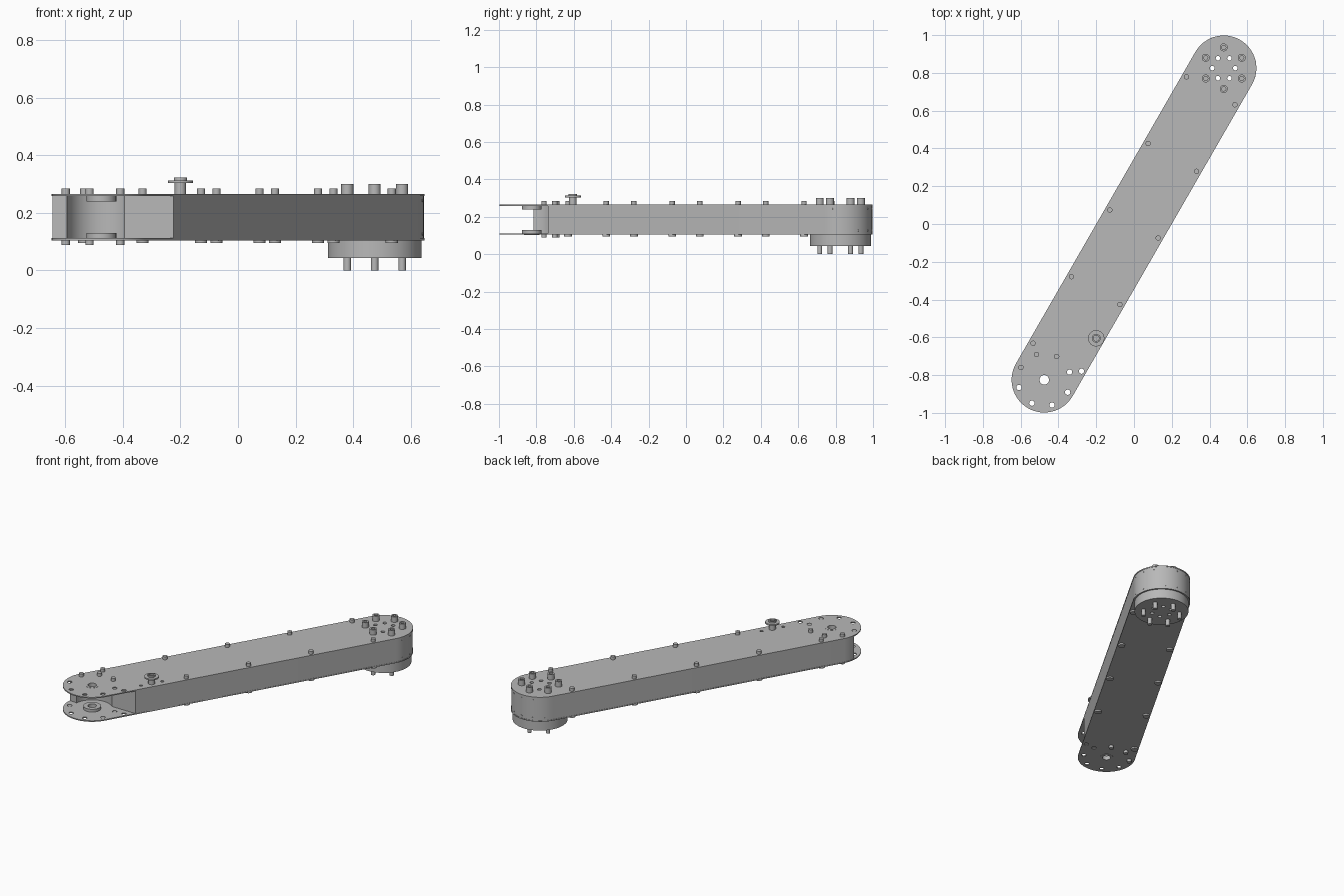
import bpy, bmesh, math
from mathutils import Vector

cube = bpy.data.objects.get("Cube")
if cube:
    bpy.data.objects.remove(cube)

grey = bpy.data.materials.new("plain_grey")
grey.use_nodes = True
grey.diffuse_color = (0.48, 0.48, 0.48, 1)
grey.node_tree.nodes["Principled BSDF"].inputs["Base Color"].default_value = (0.48, 0.48, 0.48, 1)

A = Vector((-0.475, -0.825))      # forked end
B = Vector((0.475, 0.825))        # joint end
AXIS = (B - A).normalized()
SIDE = Vector((AXIS.y, -AXIS.x))
R = 0.173
TOP, BOTTOM, PLATE = 0.265, 0.105, 0.007


def polar(center, radius, degrees):
    a = math.radians(degrees)
    return center + radius * Vector((math.cos(a), math.sin(a)))


def arc(center, radius, start, end, steps=32):
    return [polar(center, radius, start + (end - start) * i / steps) for i in range(steps + 1)]


def finish(name, bm):
    bmesh.ops.recalc_face_normals(bm, faces=bm.faces)
    mesh = bpy.data.meshes.new(name)
    bm.to_mesh(mesh)
    bm.free()
    mesh.materials.append(grey)
    ob = bpy.data.objects.new(name, mesh)
    bpy.context.collection.objects.link(ob)
    return ob


def smooth(ob):
    bpy.ops.object.select_all(action='DESELECT')
    ob.select_set(True)
    bpy.context.view_layer.objects.active = ob
    bpy.ops.object.shade_smooth_by_angle(angle=math.radians(30))


def prism(bm, points, z0, z1):
    low = [bm.verts.new((p.x, p.y, z0)) for p in points]
    high = [bm.verts.new((p.x, p.y, z1)) for p in points]
    bm.faces.new(low)
    bm.faces.new(high)
    n = len(points)
    for i in range(n):
        j = (i + 1) % n
        bm.faces.new((low[i], low[j], high[j], high[i]))


def cylinders(name, specs, steps=24):
    """Each spec is (centre, radius, z0, z1)."""
    bm = bmesh.new()
    for c, r, z0, z1 in specs:
        prism(bm, arc(c, r, 0, 360 - 360 / steps, steps - 1), z0, z1)
    return finish(name, bm)


def ring(name, c, outer, inner, z0, z1, steps=48):
    bm = bmesh.new()
    loops = [[bm.verts.new((*polar(c, r, 360 * i / steps), z)) for i in range(steps)]
             for r, z in ((outer, z0), (outer, z1), (inner, z1), (inner, z0))]
    for k in range(4):
        a, b = loops[k], loops[(k + 1) % 4]
        for i in range(steps):
            j = (i + 1) % steps
            bm.faces.new((a[i], a[j], b[j], b[i]))
    smooth(finish(name, bm))


def cut(ob, cutter):
    cutter.hide_render = True
    cutter.hide_viewport = True
    mod = ob.modifiers.new("holes", 'BOOLEAN')
    mod.operation = 'DIFFERENCE'
    mod.solver = 'EXACT'
    mod.object = cutter


# Positions of the fasteners and holes
fork_circle = [polar(A, 0.14, 17 + 45 * k) for k in range(8)]
fork_bolts, fork_open = fork_circle[1:4], fork_circle[:1] + fork_circle[4:]
edge = {(i, s): AXIS * 0.407 * i + SIDE * 0.148 * s for i in range(-2, 3) for s in (-1, 1)}
fork_open.append(edge.pop((-2, 1)))
edge_bolts = list(edge.values())
joint_bolts = [polar(B, 0.11, 30 + 60 * k) for k in range(6)]
joint_holes = [polar(B, 0.061, 60 * k) for k in range(6)]
post = Vector((-0.2, -0.605))
post_holes = [post + AXIS * 0.07 * s for s in (-1, 1)]

# Hole cutters
through = cylinders("hole_cutter", [(p, 0.014, -0.1, 0.5) for p in fork_open]
                    + [(p, 0.012, -0.1, 0.5) for p in joint_holes]
                    + [(A, 0.026, -0.1, 0.5)])
pits = cylinders("pit_cutter", [(p, 0.01, 0.2, 0.4) for p in post_holes])

# Top and bottom plates
outline = arc(B, R, -30, 150) + arc(A, R, 150, 330)
for name, z0 in (("top_plate", TOP - PLATE), ("bottom_plate", BOTTOM)):
    bm = bmesh.new()
    prism(bm, outline, z0, z0 + PLATE)
    plate = finish(name, bm)
    cut(plate, through)
    if name == "top_plate":
        cut(plate, pits)
    smooth(plate)

# Arm body with a round pocket at the fork
body_r = R - 0.002
bm = bmesh.new()
prism(bm, arc(B, body_r, -30, 150) + arc(A, body_r, 150, 175, 6)
      + arc(A, 0.12, 175, 48) + [Vector((-0.225, -0.737))],
      BOTTOM + PLATE, TOP - PLATE)
body = finish("arm_body", bm)
cut(body, through)
smooth(body)

# Small radial screws around the joint end
bm = bmesh.new()
for k in range(7):
    for z in (BOTTOM + 0.022, TOP - 0.022):
        p = polar(B, body_r, -15 + 25 * k)
        turn = Vector((p.x - B.x, p.y - B.y, 0)).to_track_quat('Z', 'Y').to_matrix().to_4x4()
        turn.translation = (p.x, p.y, z)
        bmesh.ops.create_cone(bm, cap_ends=True, segments=12, radius1=0.005,
                              radius2=0.005, depth=0.004, matrix=turn)
smooth(finish("radial_screws", bm))

# Round joint flange
flange = cylinders("joint_flange", [(B, 0.163, 0.043, BOTTOM)], 64)
cut(flange, through)
smooth(flange)

# Fasteners
smooth(cylinders("edge_bolts", [(p, 0.014, TOP, TOP + 0.02) for p in edge_bolts + fork_bolts]))
smooth(cylinders("edge_nuts", [(p, 0.021, BOTTOM - 0.01, BOTTOM) for p in edge_bolts]))
smooth(cylinders("fork_bolt_ends", [(p, 0.014, BOTTOM - 0.017, BOTTOM) for p in fork_bolts]))
for i, p in enumerate(joint_bolts):
    ring(f"joint_bolt_head_{i + 1}", p, 0.021, 0.011, TOP, TOP + 0.035, 24)
smooth(cylinders("joint_bolt_sockets", [(p, 0.0115, TOP, TOP + 0.018) for p in joint_bolts]))
smooth(cylinders("joint_bolt_shafts", [(p, 0.013, 0, 0.05) for p in joint_bolts]))

# Pivot bushings inside the fork
ring("upper_bushing", A, 0.052, 0.025, 0.24, TOP - PLATE)
ring("lower_bushing", A, 0.052, 0.025, BOTTOM + PLATE, 0.13)
ring("upper_pivot_rim", A, 0.042, 0.025, TOP - PLATE, TOP + 0.001)
ring("lower_pivot_rim", A, 0.042, 0.025, BOTTOM - 0.001, BOTTOM + PLATE)

# Post with a wide washer
smooth(cylinders("post", [(post, 0.02, TOP, 0.304)]))
smooth(cylinders("post_washer", [(post, 0.043, 0.304, 0.313)], 40))
ring("post_cap", post, 0.023, 0.015, 0.313, 0.323, 32)
